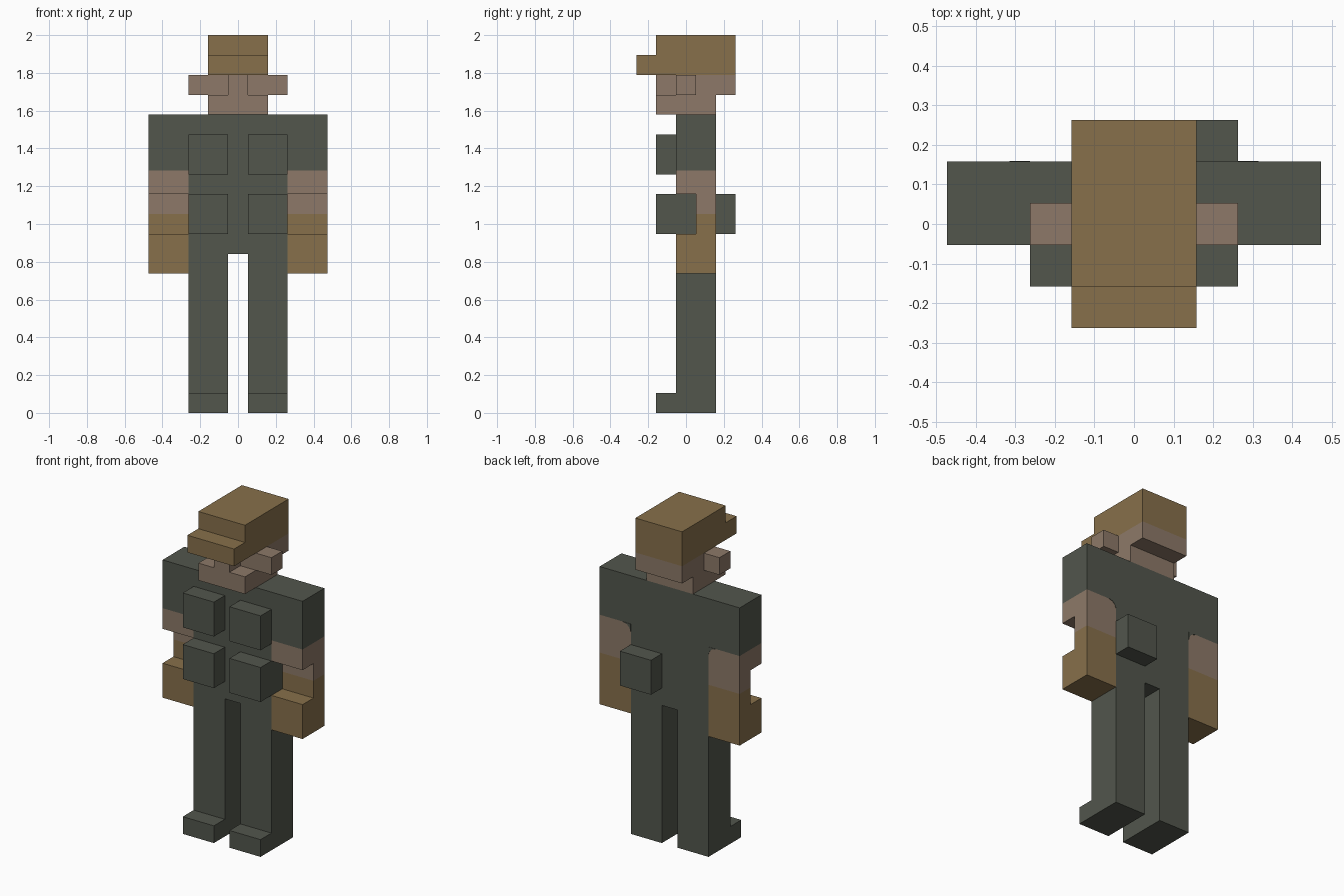
import bpy, bmesh
from mathutils import Vector

U = 2 / 19  # one block

cube = bpy.data.objects.get("Cube")
if cube:
    bpy.data.objects.remove(cube, do_unlink=True)


def material(name, rgb):
    m = bpy.data.materials.new(name)
    m.use_nodes = True
    col = (*rgb, 1)
    m.diffuse_color = col
    bsdf = next(n for n in m.node_tree.nodes if n.type == "BSDF_PRINCIPLED")
    bsdf.inputs["Base Color"].default_value = col
    bsdf.inputs["Roughness"].default_value = 0.9
    return m


green = material("dark green cloth", (0.084, 0.093, 0.073))
skin = material("skin", (0.266, 0.191, 0.138))
tan = material("tan leather", (0.242, 0.162, 0.070))


def prism(name, pts, axis, a, b, mats, cuts=()):
    """Extrude a profile (in blocks) from a to b along x or y.
    Cuts are heights, from the bottom up, where the next material begins."""
    bm = bmesh.new()
    if axis == "x":
        verts = [bm.verts.new((a, p, z)) for p, z in pts]
        step = Vector((b - a, 0, 0))
    else:
        verts = [bm.verts.new((p, a, z)) for p, z in pts]
        step = Vector((0, b - a, 0))
    face = bm.faces.new(verts)
    ext = bmesh.ops.extrude_face_region(bm, geom=[face], use_keep_orig=True)
    moved = [g for g in ext["geom"] if isinstance(g, bmesh.types.BMVert)]
    bmesh.ops.translate(bm, verts=moved, vec=step)
    for z in cuts:
        bmesh.ops.bisect_plane(bm, geom=bm.verts[:] + bm.edges[:] + bm.faces[:],
                               plane_co=(0, 0, z), plane_no=(0, 0, 1))
    bmesh.ops.recalc_face_normals(bm, faces=bm.faces[:])
    for f in bm.faces:
        height = f.calc_center_bounds().z
        f.material_index = sum(height > z for z in cuts)
    bmesh.ops.scale(bm, vec=(U, U, U), verts=bm.verts[:])
    mesh = bpy.data.meshes.new(name)
    bm.to_mesh(mesh)
    bm.free()
    for m in mats:
        mesh.materials.append(m)
    obj = bpy.data.objects.new(name, mesh)
    bpy.context.collection.objects.link(obj)
    return obj


def box(name, x, y, z, mat):
    pts = [(y[0], z[0]), (y[1], z[0]), (y[1], z[1]), (y[0], z[1])]
    return prism(name, pts, "x", x[0], x[1], [mat])


# Torso and legs in one outline
half = [(0.5, 8), (0.5, 0), (2.5, 0), (2.5, 15)]
outline = half + [(-x, z) for x, z in reversed(half)]
prism("torso_and_legs", outline, "y", -0.5, 1.5, [green])

# Side profile of an arm, notched at the front above the glove
arm = [(-0.5, 7), (1.5, 7), (1.5, 15), (-0.5, 15),
       (-0.5, 11), (0.5, 11), (0.5, 9), (-0.5, 9)]
# Rounded sleeve edge on the back of the arm
hem = [(2.5, 12.2), (3, 12.2), (2.73, 12.12), (2.58, 11.97), (2.5, 11.75)]

for side, s in (("left", 1), ("right", -1)):
    def span(a, b):
        return sorted((s * a, s * b))

    prism(side + "_arm", arm, "x", *span(2.5, 4.5), [tan, skin, green], (10, 12.2))
    prism(side + "_sleeve_hem", [(s * x, z) for x, z in hem], "y", 1.5, 1.52, [green])
    box(side + "_toe", span(0.5, 2.5), (-1.5, -0.5), (0, 1), green)
    box(side + "_chest_pocket", span(0.5, 2.5), (-1.5, -0.5), (12, 14), green)
    box(side + "_belt_pouch", span(0.5, 2.5), (-1.5, -0.5), (9, 11), green)
    box(side + "_ear", span(1.5, 2.5), (-0.5, 0.5), (16, 17), skin)

# Pouch on the back, left hip only
box("back_pouch", (0.5, 2.5), (1.5, 2.5), (9, 11), green)

# Head: jaw with recessed eyes, nose, and a cap with a brim
head = [(-1.5, 15), (1.5, 15), (1.5, 16), (2.5, 16),
        (2.5, 17), (-0.5, 17), (-0.5, 16), (-1.5, 16)]
prism("head", head, "x", -1.5, 1.5, [skin])
box("nose", (-0.5, 0.5), (-1.5, -0.5), (16, 17), skin)
cap = [(-2.5, 17), (2.5, 17), (2.5, 19), (-1.5, 19), (-1.5, 18), (-2.5, 18)]
prism("cap", cap, "x", -1.5, 1.5, [tan])
